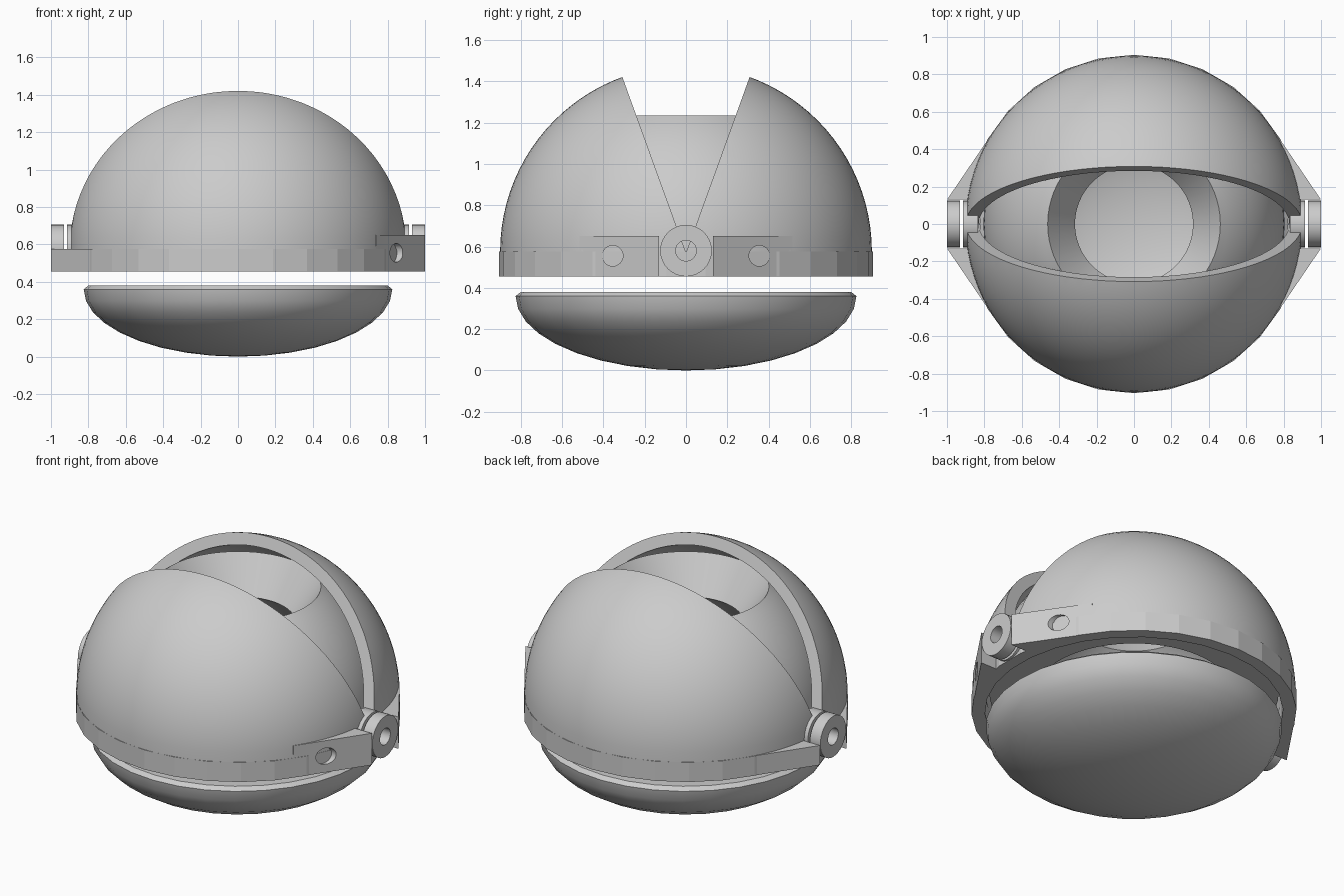
import bpy, bmesh
from math import sin, cos, pi, radians, tan
from mathutils import Matrix, Vector

cube = bpy.data.objects.get("Cube")
if cube:
    bpy.data.objects.remove(cube)

grey = bpy.data.materials.new("plain_grey")
grey.use_nodes = True
tone = (0.6, 0.6, 0.6, 1)
grey.diffuse_color = tone
grey.node_tree.nodes["Principled BSDF"].inputs["Base Color"].default_value = tone

C = 0.575          # height of the ball centre and hinge axis
BASE = 0.455       # underside of the shell
R, R_IN = 0.9, 0.83


def finish(name, bm, smooth=None):
    bmesh.ops.remove_doubles(bm, verts=bm.verts, dist=1e-5)
    bmesh.ops.recalc_face_normals(bm, faces=bm.faces)
    mesh = bpy.data.meshes.new(name)
    bm.to_mesh(mesh)
    bm.free()
    mesh.materials.append(grey)
    obj = bpy.data.objects.new(name, mesh)
    bpy.context.collection.objects.link(obj)
    if smooth:
        shade(obj, smooth)
    return obj


def select(obj):
    bpy.ops.object.select_all(action='DESELECT')
    obj.select_set(True)
    bpy.context.view_layer.objects.active = obj


def shade(obj, angle):
    select(obj)
    bpy.ops.object.shade_smooth_by_angle(angle=radians(angle))


def arc(r, a, b, n, squash=1.0, z=C):
    """Profile points (radius, height); angles are measured from straight up."""
    angles = [radians(a + (b - a) * i / n) for i in range(n + 1)]
    return [(r * sin(t), z + r * squash * cos(t)) for t in angles]


def lathe(name, profile, sides, smooth=None):
    """Closed profile turned around z, with a vertex on the +y axis."""
    bm = bmesh.new()
    rings = [[bm.verts.new((r * sin(2 * pi * i / sides), r * cos(2 * pi * i / sides), z))
              for i in range(sides)] for r, z in profile]
    for a, b in zip(rings, rings[1:] + rings[:1]):
        for i in range(sides):
            j = (i + 1) % sides
            bm.faces.new((a[i], a[j], b[j], b[i]))
    bmesh.ops.dissolve_degenerate(bm, dist=1e-5, edges=bm.edges)
    return finish(name, bm, smooth)


def prism(name, points, direction):
    """Extrude a flat polygon along a direction."""
    bm = bmesh.new()
    face = bm.faces.new([bm.verts.new(p) for p in points])
    out = bmesh.ops.extrude_face_region(bm, geom=[face], use_keep_orig=True)
    moved = [g for g in out["geom"] if isinstance(g, bmesh.types.BMVert)]
    bmesh.ops.translate(bm, verts=moved, vec=Vector(direction))
    return finish(name, bm)


def rod(name, r, x0, x1, y, z):
    """Cylinder lying along x."""
    bm = bmesh.new()
    place = Matrix.Translation(((x0 + x1) / 2, y, z)) @ Matrix.Rotation(pi / 2, 4, 'Y')
    bmesh.ops.create_cone(bm, cap_ends=True, segments=32, radius1=r, radius2=r,
                          depth=abs(x1 - x0), matrix=place)
    return finish(name, bm)


def cut(obj, cutter):
    mod = obj.modifiers.new("cut", 'BOOLEAN')
    mod.operation, mod.solver, mod.object = 'DIFFERENCE', 'EXACT', cutter
    select(obj)
    bpy.ops.object.modifier_apply(modifier=mod.name)
    bpy.data.objects.remove(cutter)


# Two dome halves, parted by a wedge above the hinge axis
dome = lathe("dome_shell", arc(R, 0, 90, 24) + arc(R_IN, 90, 0, 24), 90)
spread = tan(radians(20))
cut(dome, prism("wedge", [(-1.2, 0, C - 0.005), (-1.2, -spread, C + 1), (-1.2, spread, C + 1)],
                (2.4, 0, 0)))
shade(dome, 30)

# Faceted band under the domes
lathe("rim_band", [(0.905, BASE), (0.905, C), (R_IN, C), (R_IN, BASE)], 30)

# Thick inner half ball with a tapered opening on top
lathe("inner_ball", arc(0.805, 35, 90, 16) + arc(0.55, 90, 35, 16), 64, 30)

# Shallow base bowl with a bevelled lip and a hollow
lip = 0.36
lathe("base_bowl", arc(0.825, 180, 90, 9, lip / 0.825, lip)
      + [(0.8, 0.38)] + arc(0.55, 90, 180, 9, 0.45, 0.38), 32, 30)

# Hinges: knuckles with pin holes, and tangent arms on both halves
for side, label, top in ((1, "left", 0.65), (-1, "right", C)):
    for part, x0, x1 in (("outer", 0.93, 1.0), ("inner", 0.835, 0.915)):
        knuckle = rod(f"{label}_{part}_knuckle", 0.125, side * x0, side * x1, 0, C + 0.005)
        cut(knuckle, rod("pin_hole", 0.05, side * 0.7, side * 1.1, 0, C + 0.005))
        shade(knuckle, 30)
    for end, word in ((-1, "front"), (1, "back")):
        outline = [(1.0, 0.13), (0.737, 0.516), (0.69, 0.48), (0.87, 0.13)]
        arm = prism(f"{label}_{word}_arm", [(side * x, end * y, BASE) for x, y in outline],
                    (0, 0, top - BASE))
        if side > 0:
            cut(arm, rod("screw_hole", 0.05, 0.7, 1.2, end * 0.355, 0.555))
            shade(arm, 30)
